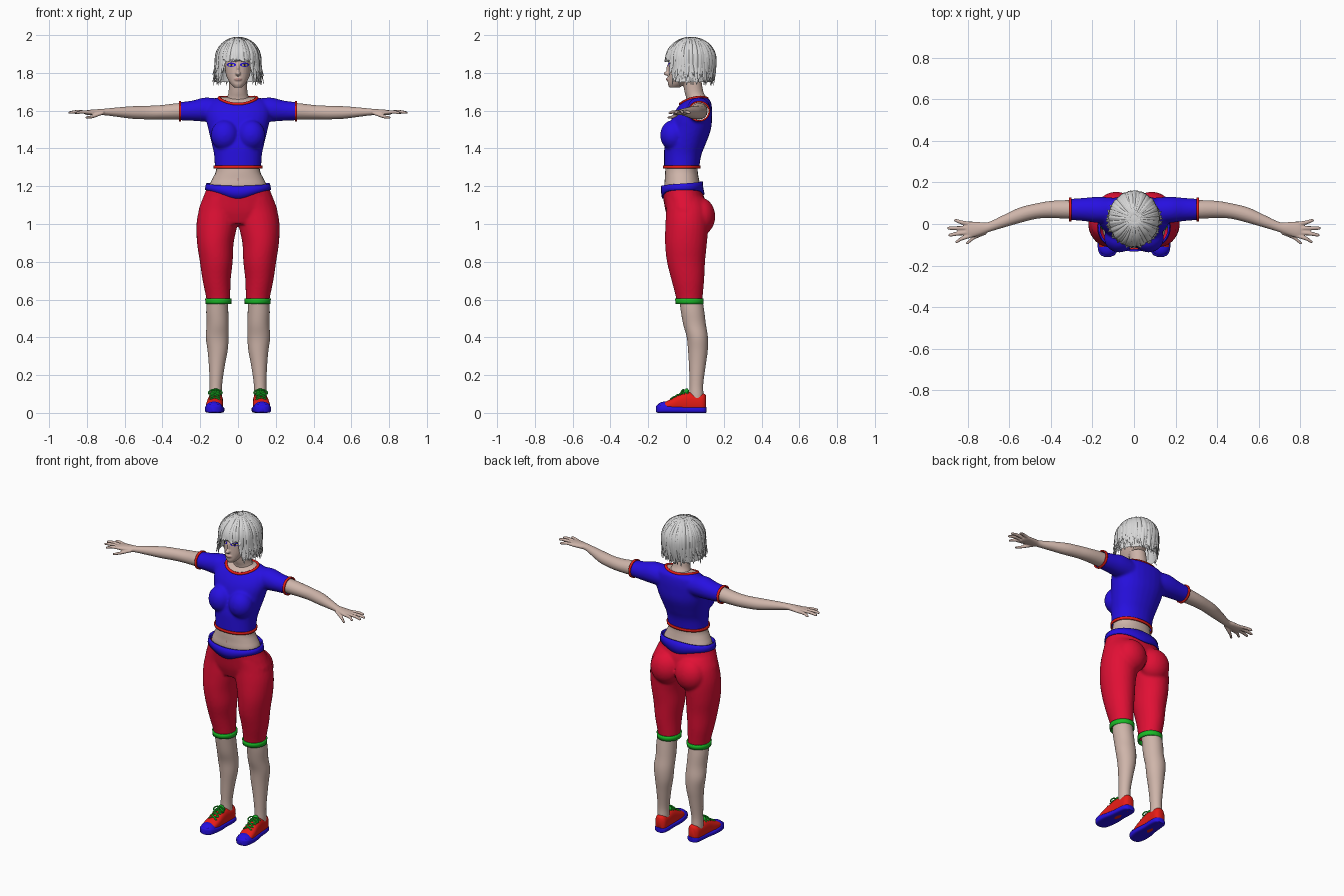
import bpy, bmesh, random
from math import sin, cos, pi, radians, copysign
from mathutils import Vector, Matrix
from mathutils.bvhtree import BVHTree

random.seed(4)
cube = bpy.data.objects.get("Cube")
if cube:
    bpy.data.objects.remove(cube, do_unlink=True)


def material(name, *rgb):
    m = bpy.data.materials.new(name)
    m.use_nodes = True
    m.diffuse_color = (*rgb, 1)
    m.node_tree.nodes["Principled BSDF"].inputs["Base Color"].default_value = (*rgb, 1)
    return m


SKIN = material("skin", .62, .46, .4)
BLUE = material("blue", .02, .005, .75)
RED = material("crimson", .75, .005, .035)
TRIM = material("bright red", .8, .012, .008)
GREEN = material("green", .01, .5, .02)
HAIR = material("silver hair", .68, .68, .68)
DARK = material("dark", .02, .015, .02)
YELLOW = material("yellow", .75, .65, .15)
LIPS = material("lips", .5, .27, .24)


# ---- helpers ----
def place(axis, p, u, v):
    return Vector({"Z": (u, v, p), "X": (p, u, v), "Y": (u, p, v)}[axis])


def grid(bm, rows, start=True, end=True):
    rings = [[bm.verts.new(p) for p in row] for row in rows]
    for r, s in zip(rings, rings[1:]):
        for i in range(len(r)):
            bm.faces.new((r[i - 1], r[i], s[i], s[i - 1]))
    if start:
        bm.faces.new(rings[0])
    if end:
        bm.faces.new(rings[-1])


def spline(keys, steps=4):
    out, last = [], len(keys) - 1
    for i in range(last):
        quad = zip(keys[max(i - 1, 0)], keys[i], keys[i + 1], keys[min(i + 2, last)])
        quad = list(quad)
        for j in range(steps):
            t = j / steps
            out.append([b + .5 * t * (c - a + t * (2*a - 5*b + 4*c - d + t * (3*(b - c) + d - a)))
                        for a, b, c, d in quad])
    return out + [keys[-1]]


def loft(bm, axis, keys, side=1, power=2, n=28):
    """Rings of (position, centre u, centre v, radius u, radius v) along an axis."""
    rows = []
    for p, u, v, ru, rv in spline(keys):
        row = []
        for i in range(n):
            c, s = cos(2 * pi * i / n), sin(2 * pi * i / n)
            co = place(axis, p, u + ru * copysign(abs(c) ** (2 / power), c),
                       v + rv * copysign(abs(s) ** (2 / power), s))
            co.x *= side
            row.append(co)
        rows.append(row)
    grid(bm, rows)


def ball(bm, centre, size):
    bmesh.ops.create_uvsphere(bm, u_segments=24, v_segments=16, radius=1,
                              matrix=Matrix.Translation(centre) @ Matrix.Diagonal((*size, 1)))


def finish(bm, name, mat, mirror=False):
    bmesh.ops.recalc_face_normals(bm, faces=bm.faces)
    me = bpy.data.meshes.new(name)
    bm.to_mesh(me)
    bm.free()
    me.materials.append(mat)
    me.shade_smooth()
    me.set_sharp_from_angle(angle=radians(55))
    ob = bpy.data.objects.new(name, me)
    bpy.context.collection.objects.link(ob)
    if mirror:
        ob.modifiers.new("mirror", "MIRROR")
    return ob


def fuse(ob, voxel, rounds):
    """Melt overlapping volumes into one skin."""
    m = ob.modifiers.new("fuse", "REMESH")
    m.mode, m.voxel_size = "VOXEL", voxel
    s = ob.modifiers.new("soften", "SMOOTH")
    s.factor, s.iterations = .5, rounds
    dg = bpy.context.evaluated_depsgraph_get()
    me = bpy.data.meshes.new_from_object(ob.evaluated_get(dg))
    ob.modifiers.clear()
    ob.data = me
    me.shade_smooth()
    return tree_of(ob)


def tree_of(ob):
    return BVHTree.FromPolygons([v.co for v in ob.data.vertices],
                                [p.vertices for p in ob.data.polygons])


def cut(ob, *planes):
    bm = bmesh.new()
    bm.from_mesh(ob.data)
    for co, no in planes:
        bmesh.ops.bisect_plane(bm, geom=bm.verts[:] + bm.edges[:] + bm.faces[:],
                               plane_co=co, plane_no=no, clear_outer=True)
    bm.to_mesh(ob.data)
    bm.free()


def band(name, mat, tree, axis, centre, low, high, n=64):
    """Trim strip hugging a surface around an axis."""
    bm, rows = bmesh.new(), []
    for t in (0, .5, 1):
        row = []
        for i in range(n):
            a = 2 * pi * i / n
            p = low(a) + (high(a) - low(a)) * t
            o, d = place(axis, p, *centre), place(axis, 0, cos(a), sin(a))
            row.append((tree.ray_cast(o, d)[0] or o) + d * .003)
        rows.append(row)
    grid(bm, rows, False, False)
    ob = finish(bm, name, mat)
    m = ob.modifiers.new("thickness", "SOLIDIFY")
    m.thickness, m.offset = .008, 0


def patch(name, mat, tree, x, z, rx, rz, lift):
    """Thin painted oval laid on a front-facing surface."""
    bm, rows = bmesh.new(), []
    for r in (.1, .4, .7, 1):
        row = []
        for i in range(20):
            a = 2 * pi * i / 20
            hit = tree.ray_cast(Vector((x + r * rx * cos(a), -1, z + r * rz * sin(a))), Vector((0, 1, 0)))[0]
            row.append(hit - Vector((0, lift, 0)))
        rows.append(row)
    grid(bm, rows, True, False)
    finish(bm, name, mat)


def cord(name, mat, pts, radius, cyclic=False):
    cu = bpy.data.curves.new(name, "CURVE")
    cu.dimensions, cu.bevel_depth, cu.bevel_resolution = "3D", radius, 2
    sp = cu.splines.new("POLY")
    sp.points.add(len(pts) - 1)
    for q, p in zip(sp.points, pts):
        q.co = (*p, 1)
    sp.use_cyclic_u = cyclic
    cu.materials.append(mat)
    bpy.context.collection.objects.link(bpy.data.objects.new(name, cu))


# ---- shirt ----
bm = bmesh.new()
loft(bm, "Z", [(1.26, 0, -.025, .122, .09), (1.36, 0, -.018, .126, .098), (1.42, 0, -.005, .138, .108),
               (1.5, 0, .02, .157, .112), (1.57, 0, .033, .172, .105), (1.62, 0, .047, .168, .09),
               (1.655, 0, .06, .145, .068), (1.672, 0, .065, .09, .035)], power=2.2)
for side in (1, -1):
    ball(bm, (side * .07, -.068, 1.47), (.074, .069, .08))
    loft(bm, "X", [(.08, .065, 1.6, .06, .06), (.17, .068, 1.606, .063, .064), (.24, .07, 1.6, .056, .054),
                   (.31, .07, 1.597, .051, .048), (.35, .07, 1.597, .05, .047)], side)
shirt = finish(bm, "shirt", BLUE)
tree = fuse(shirt, .008, 6)
band("shirt_hem", TRIM, tree, "Z", (0, -.02), lambda a: 1.294, lambda a: 1.309)
for side in (1, -1):
    band("sleeve_trim", TRIM, tree, "X", (.07, 1.597), lambda a: side * .301, lambda a: side * .313, 32)
collar = [(.1 * cos(a), .041 + .071 * sin(a)) for a in (2 * pi * i / 48 for i in range(48))]
cord("neckline_trim", TRIM, [tree.ray_cast(Vector((x, y, 3)), Vector((0, 0, -1)))[0] for x, y in collar], .008, True)
cut(shirt, ((0, 0, 1.295), (0, 0, -1)), ((.312, 0, 0), (1, 0, 0)), ((-.312, 0, 0), (-1, 0, 0)))
shirt.data.materials.append(SKIN)
for p in shirt.data.polygons:
    x, y, z = p.center
    if z > 1.6 and (x / .1) ** 2 + ((y - .041) / .071) ** 2 < 1:
        p.material_index = 1

# ---- midriff ----
bm = bmesh.new()
loft(bm, "Z", [(1.14, 0, -.02, .145, .088), (1.2, 0, -.02, .152, .095), (1.24, 0, -.022, .135, .09),
               (1.28, 0, -.024, .117, .086), (1.34, 0, -.02, .112, .083)], power=2.2)
midriff = finish(bm, "midriff", SKIN)
patch("navel", LIPS, tree_of(midriff), 0, 1.235, .004, .008, .001)

# ---- cropped trousers ----
bm = bmesh.new()
loft(bm, "Z", [(1.0, 0, 0, .15, .085), (1.06, 0, 0, .207, .106), (1.12, 0, -.008, .193, .11),
               (1.18, 0, -.02, .17, .106), (1.26, 0, -.02, .157, .1)], power=2.2)
for side in (1, -1):
    ball(bm, (side * .085, .075, 1.04), (.095, .08, .1))
    loft(bm, "Z", [(.54, .105, .018, .061, .067), (.6, .104, .018, .063, .069), (.7, .113, .01, .074, .086),
                   (.8, .115, 0, .087, .101), (.9, .12, 0, .097, .111), (1.0, .111, .005, .109, .114),
                   (1.08, .1, .005, .105, .11), (1.14, .08, -.01, .1, .1)], side)
trousers = finish(bm, "trousers", RED)
tree = fuse(trousers, .008, 4)
band("waistband", BLUE, tree, "Z", (0, -.01),
     lambda a: 1.18 - .045 * max(0, -sin(a)) ** 3 - .025 * max(0, sin(a)) ** 3, lambda a: 1.214 + .012 * sin(a))
for side in (1, -1):
    band("trouser_cuff", GREEN, tree, "Z", (side * .104, .018), lambda a: .576, lambda a: .605, 40)
cut(trousers, ((0, 0, .578), (0, 0, -1)), ((0, 0, 1.213), (0, -.12, 1)))

# ---- lower legs ----
bm = bmesh.new()
loft(bm, "Z", [(.64, .107, .02, .052, .06), (.55, .11, .033, .058, .062), (.47, .108, .045, .058, .06),
               (.4, .11, .06, .06, .056), (.33, .108, .063, .053, .052), (.25, .112, .06, .042, .044),
               (.15, .117, .055, .033, .036), (.09, .118, .055, .034, .038), (.05, .118, .055, .032, .036)])
finish(bm, "lower_legs", SKIN, True)

# ---- arms and hands ----
bm = bmesh.new()
loft(bm, "X", [(.24, .07, 1.597, .043, .04), (.31, .07, 1.597, .045, .043), (.4, .07, 1.592, .041, .038),
               (.47, .062, 1.59, .037, .036), (.55, .042, 1.59, .037, .034), (.63, .012, 1.592, .03, .026),
               (.7, -.015, 1.593, .024, .018), (.74, -.022, 1.592, .031, .016), (.79, -.028, 1.59, .04, .014),
               (.812, -.03, 1.59, .034, .009)])
for x, y, tip_x, tip_y, z in ((.795, -.054, .86, -.085, 1.588), (.8, -.039, .893, -.053, 1.59),
                              (.8, -.02, .899, -.02, 1.59), (.79, -.002, .866, .017, 1.588),
                              (.73, -.04, .808, -.09, 1.564)):
    mid_x, mid_y = (x + tip_x) / 2, (y + tip_y) / 2
    loft(bm, "X", [(x - .02, y, 1.59, .01, .009), (mid_x, mid_y, z + .005, .01, .009),
                   (tip_x - .008, tip_y, z, .008, .007), (tip_x, tip_y, z - .001, .003, .003)], n=12)
arms = finish(bm, "arms", SKIN)
fuse(arms, .004, 2)
arms.modifiers.new("mirror", "MIRROR")

# ---- head and neck ----
bm = bmesh.new()
loft(bm, "Z", [(1.722, 0, -.062, .02, .026), (1.74, 0, -.05, .038, .046), (1.77, 0, -.03, .056, .066),
               (1.8, 0, -.013, .066, .082), (1.84, 0, 0, .071, .093), (1.88, 0, .01, .075, .1),
               (1.92, 0, .02, .075, .093), (1.955, 0, .025, .055, .065), (1.97, 0, .025, .02, .03)])
loft(bm, "Z", [(1.61, 0, .06, .08, .055), (1.665, 0, .055, .06, .054), (1.7, 0, .042, .05, .05),
               (1.77, 0, .03, .047, .05)])
ball(bm, (0, -.098, 1.797), (.014, .02, .012))
ball(bm, (0, -.09, 1.82), (.009, .014, .032))
ball(bm, (0, -.092, 1.766), (.021, .013, .01))
tree = fuse(finish(bm, "head", SKIN), .004, 3)
patch("lips", LIPS, tree, 0, 1.766, .02, .007, .001)
for x in (.035, -.035):
    patch("eye_shadow", BLUE, tree, x, 1.843, .025, .011, .001)
    patch("eye", YELLOW, tree, x, 1.842, .015, .006, .002)
    patch("pupil", DARK, tree, x, 1.842, .006, .006, .003)


# ---- hair: inner cap and layered locks ----
def hair_point(a, s, end, scale, flare):
    if s < .6:
        th = s / .6 * pi / 2
        k, z = sin(th), 1.87 + .118 * scale * cos(th)
    else:
        u = (s - .6) / .4
        k, z = 1 + flare * u * u, 1.87 - (1.87 - end) * u
    return Vector((.116 * scale * k * cos(a), .025 + .128 * scale * k * sin(a), z))


def hair_end(a):
    fringe = 0 if sin(a) > 0 else min(1, max(0, (.74 - abs(cos(a))) / .16))
    return 1.752 + .113 * fringe


def hair_flare(a):
    return .1 * abs(cos(a)) - .15 * max(0, sin(a))


bm = bmesh.new()
turns = [2 * pi * i / 64 for i in range(64)]
grid(bm, [[hair_point(a, s / 20, hair_end(a), .96, hair_flare(a)) for a in turns] for s in range(1, 21)], True, False)
finish(bm, "hair_cap", HAIR)
bm = bmesh.new()
for i in range(190):
    base = 2 * pi * (i * .618 % 1)
    end = hair_end(base)
    end += random.uniform(-.008, .006) if end > 1.8 else random.uniform(-.02, .045)
    scale, flare = random.uniform(.96, 1.03), hair_flare(base) + random.uniform(-.05, .08)
    sway, phase = random.uniform(-.12, .12), random.uniform(0, 6)
    rows = []
    for j in range(13):
        s = .06 + .94 * j / 12
        a = base + sway * s * sin(3 * s + phase)
        c = hair_point(a, s, end, scale, flare)
        w = .013 * min(1, s * 2) * min(1, (1.04 - s) * 3.5)
        wide, out = Vector((-sin(a), cos(a), 0)), Vector((cos(a), sin(a), .4))
        rows.append([c + wide * w * cos(k * pi / 3) + out * w * .45 * sin(k * pi / 3) for k in range(6)])
    grid(bm, rows)
finish(bm, "hair_locks", HAIR)

# ---- shoes ----
bm = bmesh.new()
loft(bm, "Y", [(-.158, .128, .02, .016, .016), (-.145, .127, .022, .038, .022), (-.11, .126, .02, .049, .02),
               (-.06, .123, .017, .051, .017), (0, .119, .016, .044, .016), (.06, .115, .016, .042, .016),
               (.095, .114, .016, .036, .016), (.108, .113, .016, .02, .015)], power=4)
ball(bm, (.127, -.112, .03), (.045, .044, .03))
finish(bm, "shoe_soles", BLUE, True)
bm = bmesh.new()
loft(bm, "Y", [(-.13, .127, .03, .025, .015), (-.11, .127, .034, .041, .024), (-.07, .124, .042, .044, .036),
               (-.03, .121, .05, .041, .05), (.01, .119, .055, .039, .056), (.05, .117, .053, .038, .052),
               (.09, .115, .052, .035, .052), (.106, .114, .05, .02, .042)], power=2.5)
uppers = finish(bm, "shoe_uppers", TRIM, True)
tree = tree_of(uppers)
bm = bmesh.new()
ball(bm, (.119, .004, .102), (.024, .014, .028))
finish(bm, "shoe_tongues", GREEN, True)
for side in (1, -1):
    for i in range(4):
        for slant in (1, -1):
            pts = []
            for k in range(-3, 4):
                x, y = .122 + .009 * k, -.068 + .022 * i + .004 * k * slant
                z = tree.ray_cast(Vector((x, y, 1)), Vector((0, 0, -1)))[0].z + .003
                pts.append((side * x, y, z))
            cord("shoe_lace", GREEN, pts, .0045)
    for lean in (1, -1):
        loop = [(side * (.12 + lean * (.018 + .018 * cos(a))), -.02 + .008 * sin(a), .112 + .01 * sin(a) - .006 * cos(a))
                for a in (2 * pi * k / 14 for k in range(14))]
        cord("lace_bow", GREEN, loop, .004, True)
